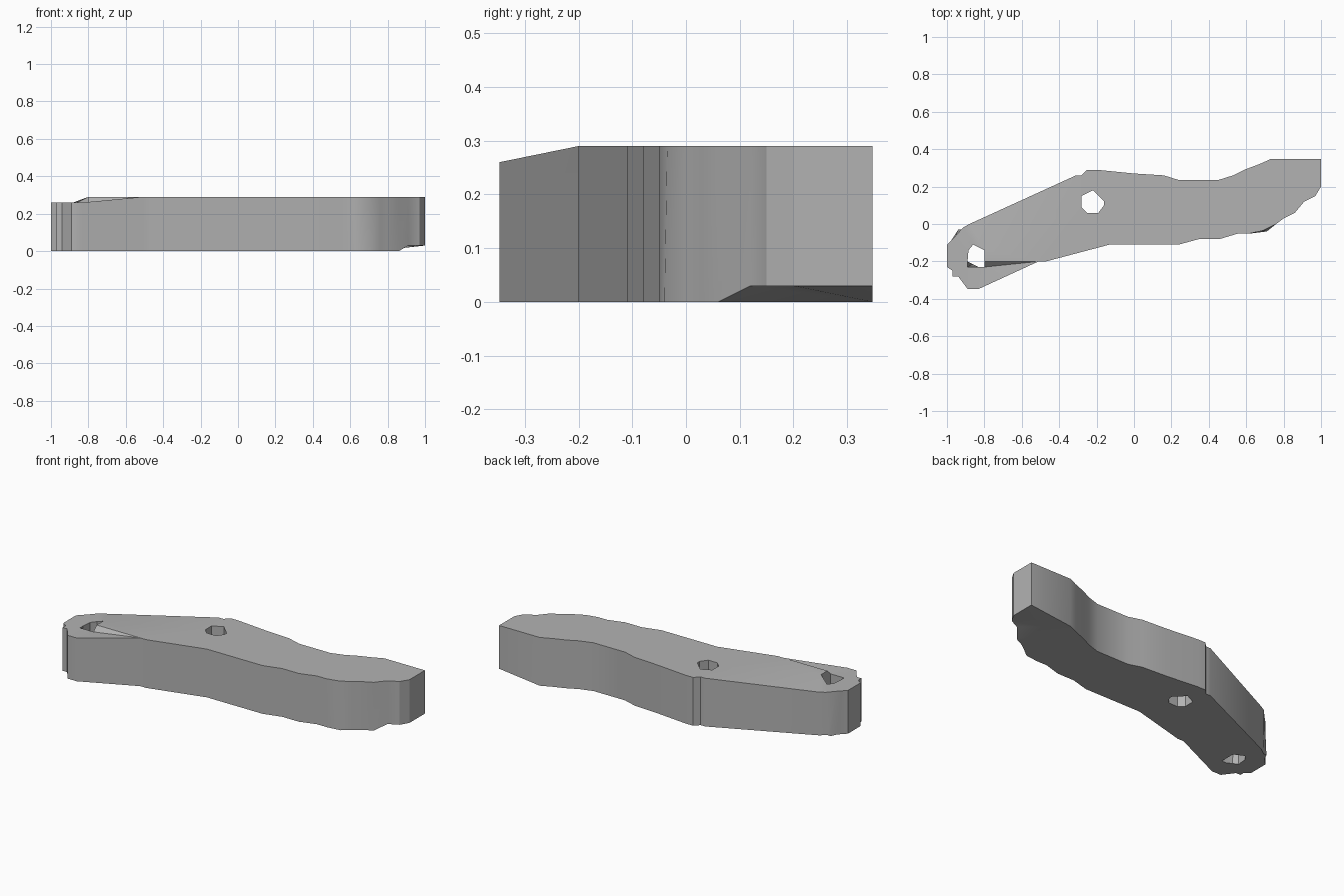
import bpy
import bmesh
import math
from mathutils import Vector
from mathutils.geometry import delaunay_2d_cdt

cube = bpy.data.objects.get("Cube")
if cube:
    bpy.data.objects.remove(cube, do_unlink=True)

FULL = 0.29   # height of the main top surface
LOW = 0.26    # height of the lowered end
LIFT = 0.03   # rise of the underside at the other end

# Outline of the arm, counter-clockwise from the narrow end
outline = [
    (-1, -.23), (-.97, -.25), (-.97, -.28), (-.94, -.28), (-.89, -.347),
    (-.83, -.347), (-.51, -.2), (-.47, -.2), (-.13, -.11), (.24, -.11),
    (.35, -.08), (.46, -.08), (.56, -.05), (.63, -.05), (.7, -.03),
    (.76, 0), (.8, .03), (.86, .06), (.91, .12), (.97, .15), (1, .2),
    (1, .347), (.73, .347), (.67, .32), (.59, .29), (.53, .26), (.45, .235),
    (.24, .235), (.16, .26), (0, .27), (-.2, .29), (-.25, .29),
    (-.28, .26), (-.31, .26), (-.88, 0), (-.92, -.03), (-.94, -.03),
    (-.96, -.07), (-1, -.11),
]
end_hole = [(-.89, -.23), (-.83, -.23), (-.8, -.23), (-.8, -.2), (-.8, -.14),
            (-.86, -.11), (-.885, -.14), (-.89, -.2)]
middle_hole = [(-.22, .18), (-.16, .12), (-.16, .1), (-.19, .06),
               (-.25, .06), (-.28, .09), (-.28, .15)]
loops = [outline, end_hole, middle_hole]

# Named corners used by the creases and height rules
front_corner = (-.51, -.2)
back_corner = (-.31, .26)
step_corner = (-.8, -.2)
hole_back = (-.8, -.14)

# Corners that shift between the bottom and the top
top_shift = {
    (-.94, -.03): (-.955, -.065),
    (-.92, -.03): (-.915, -.02),
    (-.96, -.07): (-.975, -.085),
    (.7, -.03): (.69, -.035),
    (.63, -.05): (.62, -.05),
}
bottom_shift = {(-.89, -.23): (-.86, -.215), (.7, -.03): (.71, -.04)}


def top_height(point):
    """Narrow end is lowered, apart from the step beside its hole."""
    if point in (step_corner, hole_back):
        return FULL
    return LOW if point[0] < -.75 else FULL


def bottom_height(point):
    """Underside lifts towards the wide end."""
    return LIFT if point[0] > .9 else 0.0


def build_layer(bm, height, shift, creases):
    """Make one triangulated cap with its holes left open."""
    points, edges, rings, owner = [], [], [], []
    for number, loop in enumerate(loops):
        start, count = len(points), len(loop)
        points += loop
        owner += [number] * count
        rings.append(list(range(start, start + count)))
        edges += [(start + i, start + (i + 1) % count) for i in range(count)]
    edges += [(points.index(a), points.index(b)) for a, b in creases]
    flat = [Vector(shift.get(p, p)) for p in points]
    verts = [bm.verts.new((*f, height(p))) for f, p in zip(flat, points)]

    result = delaunay_2d_cdt(flat, edges, [], 1, 1e-6)
    source = [ids[0] for ids in result[3]]
    for tri in result[2]:
        ids = [source[i] for i in tri]
        owners = {owner[i] for i in ids}
        if len(owners) == 1 and 0 not in owners:
            continue
        bm.faces.new([verts[i] for i in ids])
    return [[verts[i] for i in ring] for ring in rings]


# Arm: two caps joined by walls around the outline and both holes
bm = bmesh.new()
top_rings = build_layer(bm, top_height, top_shift,
                        [(step_corner, front_corner),
                         ((-.8, -.23), front_corner),
                         (hole_back, back_corner)])
bottom_rings = build_layer(bm, bottom_height, bottom_shift,
                           [((.86, .06), (.73, .347))])
for upper, lower in zip(top_rings, bottom_rings):
    for i in range(len(upper)):
        j = (i + 1) % len(upper)
        bm.faces.new((lower[i], lower[j], upper[j], upper[i]))
bmesh.ops.recalc_face_normals(bm, faces=bm.faces)

mesh = bpy.data.meshes.new("curved_arm")
bm.to_mesh(mesh)
bm.free()
arm = bpy.data.objects.new("curved_arm", mesh)
bpy.context.collection.objects.link(arm)

# Plain grey finish
grey = bpy.data.materials.new("plain_grey")
grey.use_nodes = True
colour = (0.45, 0.45, 0.45, 1)
grey.diffuse_color = colour
grey.node_tree.nodes["Principled BSDF"].inputs["Base Color"].default_value = colour
mesh.materials.append(grey)

# Soft sides with crisp corners
bpy.ops.object.select_all(action="DESELECT")
arm.select_set(True)
bpy.context.view_layer.objects.active = arm
bpy.ops.object.shade_smooth_by_angle(angle=math.radians(30))
